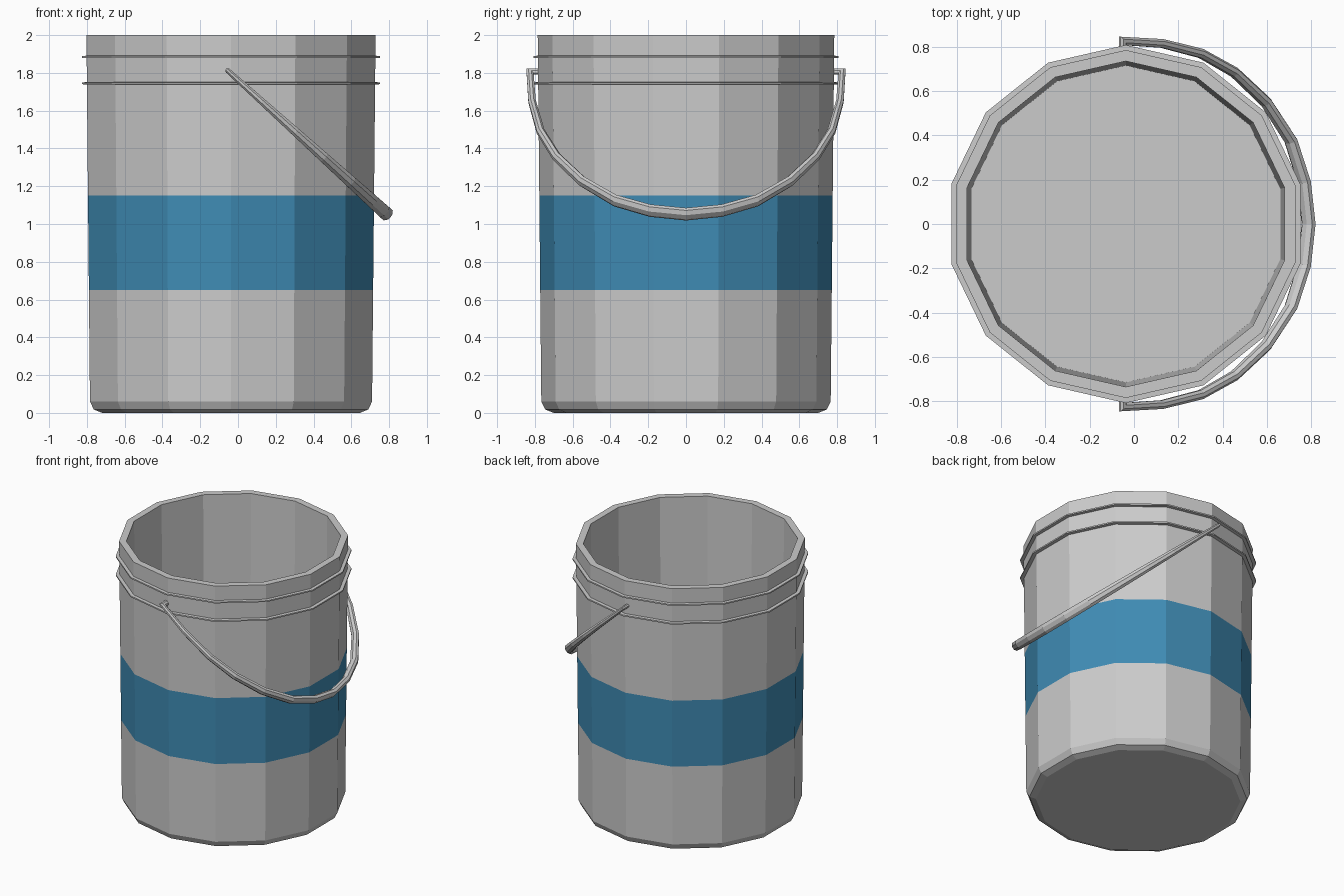
import bpy, bmesh
from math import sin, cos, pi, tau, hypot
from mathutils import Vector

if "Cube" in bpy.data.objects:
    bpy.data.objects.remove(bpy.data.objects["Cube"])

SIDES = 14
CX = -0.037


def finish(name, bm, mats=()):
    bmesh.ops.recalc_face_normals(bm, faces=bm.faces)
    me = bpy.data.meshes.new(name)
    bm.to_mesh(me)
    bm.free()
    for m in mats:
        me.materials.append(m)
    ob = bpy.data.objects.new(name, me)
    bpy.context.collection.objects.link(ob)
    return ob


def skin(bm, rings):
    """Bridge rings of points with quads and cap both ends."""
    loops = [[bm.verts.new(p) for p in r] for r in rings]
    n = len(loops[0])
    rows = [[bm.faces.new((a[i], a[(i + 1) % n], b[(i + 1) % n], b[i])) for i in range(n)]
            for a, b in zip(loops, loops[1:])]
    bm.faces.new(loops[0])
    bm.faces.new(loops[-1])
    return rows


def wall(z):
    return 0.766 + 0.019 * (z - 0.06) / 1.94


def flange(z):
    return [(wall(z), z - 0.006), (0.808, z - 0.005), (0.808, z + 0.005), (wall(z), z + 0.006)]


# Bucket: turned profile with two thin flanges, rim, inner wall and floor
grey = bpy.data.materials.new("grey")
grey.diffuse_color = (0.8, 0.8, 0.8, 1)
grey.use_nodes = True
grey.node_tree.nodes["Principled BSDF"].inputs["Base Color"].default_value = grey.diffuse_color
blue = bpy.data.materials.new("blue_band")
blue.diffuse_color = (0.05, 0.26, 0.46, 1)
blue.use_nodes = True
blue.node_tree.nodes["Principled BSDF"].inputs["Base Color"].default_value = blue.diffuse_color
profile = [(0.70, 0), (0.745, 0.018), (wall(0.06), 0.06), (wall(0.65), 0.65), (wall(1.15), 1.15)]
profile += flange(1.745) + flange(1.885)
profile += [(0.785, 2.0), (0.735, 2.0), (0.715, 0.05)]
bm = bmesh.new()
rows = skin(bm, [[(CX + r * sin(tau * i / SIDES), r * cos(tau * i / SIDES), z)
                  for i in range(SIDES)] for r, z in profile])
for f in rows[3]:  # painted band
    f.material_index = 1
finish("bucket", bm, (grey, blue))

# Handle: tapered tube swept along a tilted planar arc, pins turned inward
top, low = Vector((-0.05, 0, 1.808)), Vector((0.788, 0, 1.052))
drop = low - top
down = drop.normalized()
side = Vector((0, 1, 0))
across = side.cross(down)
half = [(0.775, 0), (0.826, 0), (0.815, 0.21), (0.77, 0.42), (0.685, 0.60),
        (0.55, 0.77), (0.375, 0.905), (0.19, 0.975), (0, 1)]
pts = half + [(-y, d) for y, d in reversed(half[:-1])]
path = [top + drop * d + side * y for y, d in pts]
rings = []
for i, p in enumerate(path):
    d_in = (p - path[max(i - 1, 0)]).normalized()
    d_out = (path[min(i + 1, len(path) - 1)] - p).normalized()
    tangent = (d_in + d_out).normalized()
    miter = 1 / max(tangent.dot(d_out or d_in), 0.6) if d_out.length else 1
    normal = across.cross(tangent)
    t = pts[i][1]
    a, b = 0.014 + 0.023 * t, (0.019 + 0.006 * t) * miter
    rings.append([p + across * a * cos(tau * (k + 0.5) / 8) * 1.05
                  + normal * b * sin(tau * (k + 0.5) / 8) * 1.05 for k in range(8)])
bm = bmesh.new()
skin(bm, rings)
finish("handle", bm)
